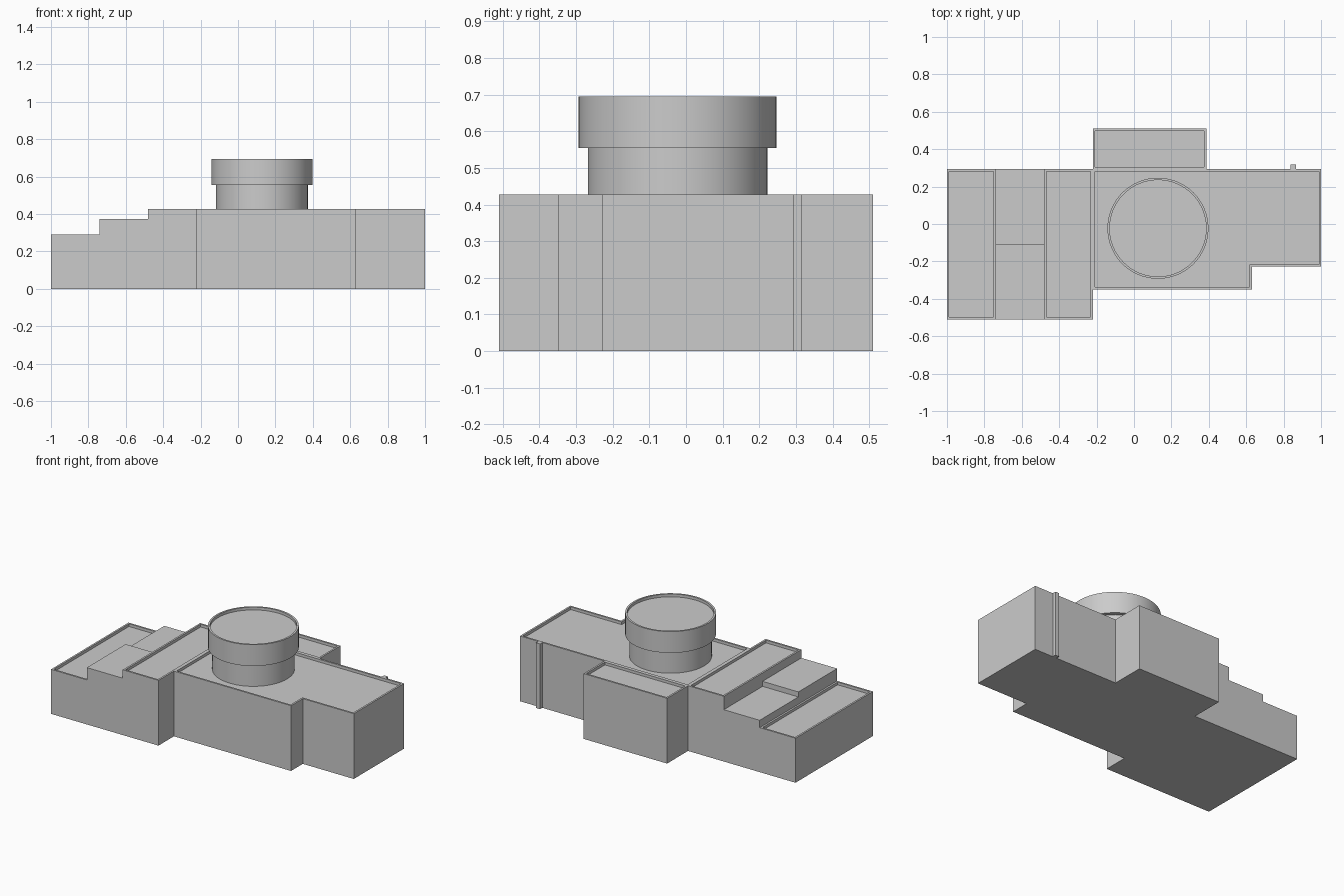
import bpy
import bmesh
import math

if "Cube" in bpy.data.objects:
    bpy.data.objects.remove(bpy.data.objects["Cube"], do_unlink=True)

grey = bpy.data.materials.new("plain_grey")
grey.use_nodes = True
GREY = (0.6, 0.6, 0.6, 1)
grey.diffuse_color = GREY
grey.node_tree.nodes["Principled BSDF"].inputs["Base Color"].default_value = GREY

RIM, DROP = 0.012, 0.018  # parapet thickness and roof recess


def prism(name, outline, low, high, parapet=True, smooth=False):
    """Extrude a counter-clockwise outline, optionally sinking its roof behind a parapet."""
    bm = bmesh.new()
    bottom = [bm.verts.new((x, y, low)) for x, y in outline]
    top = [bm.verts.new((x, y, high)) for x, y in outline]
    bm.faces.new(bottom[::-1])
    roof = bm.faces.new(top)
    for i in range(len(outline)):
        j = (i + 1) % len(outline)
        bm.faces.new((bottom[i], bottom[j], top[j], top[i]))
    bm.normal_update()
    if parapet:
        bmesh.ops.inset_individual(bm, faces=[roof], thickness=RIM, use_even_offset=True)
        bmesh.ops.inset_individual(bm, faces=[roof], thickness=0, depth=-DROP)
    mesh = bpy.data.meshes.new(name)
    bm.to_mesh(mesh)
    bm.free()
    mesh.materials.append(grey)
    obj = bpy.data.objects.new(name, mesh)
    bpy.context.collection.objects.link(obj)
    if smooth:
        bpy.ops.object.select_all(action="DESELECT")
        obj.select_set(True)
        bpy.context.view_layer.objects.active = obj
        bpy.ops.object.shade_smooth_by_angle(angle=math.radians(30))
    return obj


def box(x0, x1, y0, y1):
    return [(x0, y0), (x1, y0), (x1, y1), (x0, y1)]


def circle(x, y, radius, sides=64):
    turns = [2 * math.pi * i / sides for i in range(sides)]
    return [(x + radius * math.cos(a), y + radius * math.sin(a)) for a in turns]


FRONT, BACK, TOP = -0.51, 0.293, 0.428

# Stepped wing at the right-hand end
prism("low_wing", box(-1, -0.74, FRONT, BACK), 0, 0.292)
prism("step_front", box(-0.74, -0.48, FRONT, -0.108), 0, 0.373, parapet=False)
prism("step_back", box(-0.74, -0.48, -0.108, BACK), 0, 0.34, parapet=False)
prism("tall_wing", box(-0.48, -0.22, FRONT, BACK), 0, TOP)

# Main hall with its notched front corner, and the rear annex
prism("main_hall", [(-0.22, -0.35), (0.63, -0.35), (0.63, -0.228),
                    (1, -0.228), (1, BACK), (-0.22, BACK)], 0, TOP)
prism("rear_annex", box(-0.22, 0.387, BACK, 0.51), 0, TOP)
prism("rear_flue", box(0.838, 0.866, BACK, 0.317), 0, TOP, parapet=False)

# Round tower standing on the hall roof
prism("tower_drum", circle(0.128, -0.023, 0.245), TOP - DROP, 0.555, parapet=False, smooth=True)
prism("tower_crown", circle(0.128, -0.023, 0.27), 0.555, 0.695, smooth=True)
